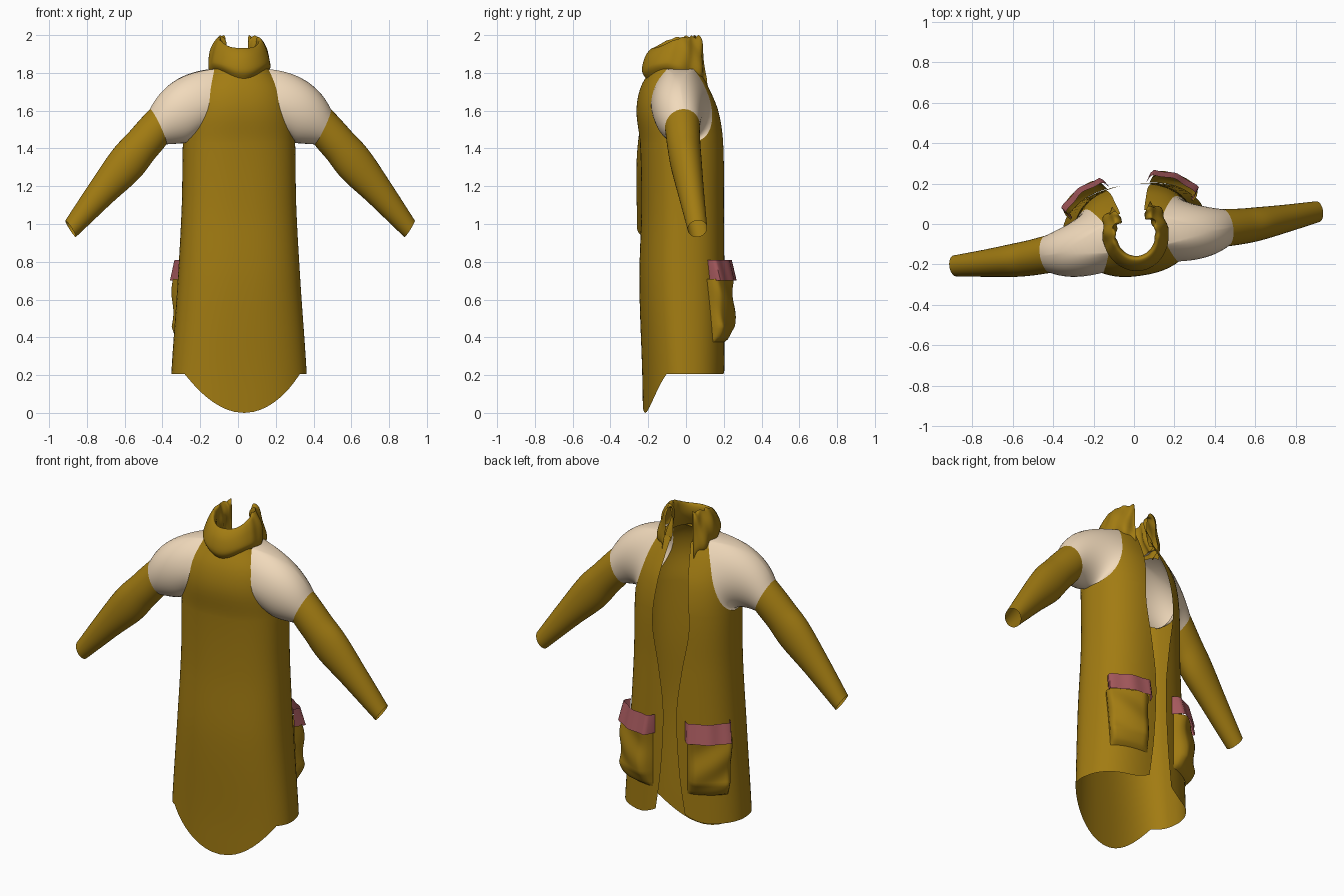
import bpy, bmesh
from math import sin, cos, pi, asin, radians, exp
from mathutils import Vector

if "Cube" in bpy.data.objects:
    bpy.data.objects.remove(bpy.data.objects["Cube"])

TURN = radians(8.5)      # the whole garment is turned slightly about z
CY, E = -0.04, 0.85      # torso centre line and squareness of its section
ARM, NECK = 1.43, 1.82   # armpit and neckline heights


def material(name, rgb):
    m = bpy.data.materials.new(name)
    m.diffuse_color = (*rgb, 1)
    m.use_nodes = True
    m.node_tree.nodes["Principled BSDF"].inputs["Base Color"].default_value = m.diffuse_color
    return m


OLIVE = material("olive_cloth", (0.36, 0.20, 0.006))
CREAM = material("cream_cloth", (0.88, 0.70, 0.50))
PINK = material("pink_trim", (0.38, 0.10, 0.11))


def interp(table, t):
    """Smooth interpolation of rows (t, values...)."""
    t = max(table[0][0], min(table[-1][0], t))
    i = 0
    while i < len(table) - 2 and t > table[i + 1][0]:
        i += 1
    p, q = table[i], table[i + 1]
    o, r = table[max(i - 1, 0)], table[min(i + 2, len(table) - 1)]
    h = q[0] - p[0]
    s = (t - p[0]) / h
    out = []
    for k in range(1, len(p)):
        m0 = (q[k] - o[k]) / (q[0] - o[0]) * h
        m1 = (r[k] - p[k]) / (r[0] - p[0]) * h
        out.append((2*s**3 - 3*s*s + 1) * p[k] + (s**3 - 2*s*s + s) * m0
                   + (3*s*s - 2*s**3) * q[k] + (s**3 - s*s) * m1)
    return out


def build(name, grids, mat):
    """Skin grids of points, weld, mirror across x, smooth and turn."""
    bm = bmesh.new()
    for rows in grids:
        vs = [[bm.verts.new(p) for p in row] for row in rows]
        for a, b in zip(vs, vs[1:]):
            for j in range(len(a) - 1):
                bm.faces.new((a[j], a[j + 1], b[j + 1], b[j]))
    bmesh.ops.remove_doubles(bm, verts=bm.verts, dist=0.0004)
    bmesh.ops.recalc_face_normals(bm, faces=bm.faces)
    me = bpy.data.meshes.new(name)
    bm.to_mesh(me)
    bm.free()
    me.materials.append(mat)
    ob = bpy.data.objects.new(name, me)
    bpy.context.collection.objects.link(ob)
    ob.rotation_euler.z = TURN
    mod = ob.modifiers.new("mirror", 'MIRROR')
    mod.use_clip = True
    bpy.ops.object.select_all(action='DESELECT')
    ob.select_set(True)
    bpy.context.view_layer.objects.active = ob
    bpy.ops.object.shade_smooth_by_angle(angle=radians(60))
    return ob


# Torso: z, half width, back y, front y
TORSO = [(0, .365, -.218, .193), (.2, .36, -.222, .195), (.7, .325, -.24, .197),
         (1.1, .303, -.23, .195), (1.43, .297, -.238, .192), (1.6, .285, -.258, .165),
         (1.72, .25, -.238, .115), (1.82, .165, -.185, .065)]
BACK_SEAM = [(1.43, .297), (1.47, .262), (1.53, .225), (1.62, .19), (1.72, .175), (1.82, .145)]
FRONT_SEAM = [(1.43, .297), (1.47, .272), (1.53, .245), (1.62, .215), (1.72, .185), (1.82, .145)]
OPENING = [(.2, .095), (.5, .055), (.85, .04), (1.1, .07), (1.35, .11), (1.6, .09), (1.82, .06)]


def skin(th, z, off=0.0):
    """Point on the torso; th = 0 at the back centre, pi at the front."""
    a, back, front = interp(TORSO, z)
    b = CY - back if th < pi / 2 else front - CY
    c = cos(th)
    s = max(sin(th), 0)
    return Vector(((a + off) * s**E, CY - (b + off) * abs(c)**E * (1 if c > 0 else -1), z))


def angle_at(x, z):
    return asin(min(1, x / interp(TORSO, z)[0]) ** (1 / E))


def edge_angle(z):
    return pi - angle_at(interp(OPENING, z)[0], z)


M, N = 16, 18
spread = lambda a, b: [a + (b - a) * j / M for j in range(M + 1)]

# Coat body: curved back tail, straight front hem, raglan cut above the armpit
lower = []
for i in range(37):
    v = i / 36
    row = []
    for j in range(2 * M + 1):
        if j <= M:
            f = j / M
            hem = min(.205, .205 * (skin(f * pi / 2, .1).x / .31) ** 2)
            z = hem + (ARM - hem) * v
            th = f * pi / 2
        else:
            f = (j - M) / M
            hem = .205 + .04 * max(0, (f - .75) / .25) ** 2
            z = hem + (ARM - hem) * v
            th = pi / 2 + f * (edge_angle(z) - pi / 2)
        row.append(skin(th, z))
    lower.append(row)
back_rows, front_rows = [], []
for i in range(N):
    z = ARM + (NECK - ARM) * (1 - cos(pi * i / (N - 1))) / 2
    tb, tf = [pi / 2 if i == 0 else angle_at(interp(s, z)[0], z) for s in (BACK_SEAM, FRONT_SEAM)]
    back_rows.append([skin(t, z) for t in spread(0, tb)])
    front_rows.append([skin(t, z) for t in spread(pi - tf, edge_angle(z))])
build("coat_body", [lower, back_rows, front_rows], OLIVE)

# Sleeve rings: t, x, y, z, half depth, half height, downward angle
SLEEVE = [(0, .44, -.085, 1.515, .093, .103, 25), (1, .525, -.09, 1.42, .088, .098, 42),
          (2, .615, -.09, 1.315, .082, .103, 43), (3, .75, -.084, 1.16, .068, .078, 46),
          (4, .907, -.074, .975, .052, .052, 32)]


def ring(x, y, z, ry, rn, ang):
    a, n = radians(ang), 2 * N - 1
    up = Vector((sin(a), 0, cos(a)))
    pts = []
    for k in range(n + 1):
        p = pi + 2 * pi * (k % n) / n
        pts.append(Vector((x, y, z)) + up * rn * cos(p) + Vector((0, ry * sin(p), 0)))
    return pts


sleeve = [ring(*interp(SLEEVE, i / 10)) for i in range(41)]
build("sleeves", [sleeve], OLIVE)

# Shoulder panels: blend from the raglan seam to the sleeve head
seam = [r[-1] for r in back_rows] + [r[0] for r in reversed(front_rows[1:])]
seam.append(seam[0])
mid = ring(.33, -.085, 1.592, .13, .166, 8)
panel = []
for i in range(15):
    t = i / 14
    w = ((1 - t) * (1 - 2 * t), 4 * t * (1 - t), t * (2 * t - 1))
    panel.append([p * w[0] + q * w[1] + r * w[2] for p, q, r in zip(seam, mid, sleeve[0])])
build("shoulder_panels", [panel], CREAM)

# Collar: folded stand swept round the neck, crumpled towards its open ends
# t, radius, z, share of the lift at the sides
COLLAR = [(0, .142, 1.80, 0), (1, .112, 1.87, .4), (2, .112, 1.918, 1), (3, .132, 1.93, 1),
          (4, .168, 1.885, .6), (5, .184, 1.81, .2), (6, .158, 1.762, 0)]
collar = []
for i in range(49):
    f = i / 48
    ph = f * (pi - .62)
    row = []
    for k in range(31):
        t = k / 5
        r, z, lift = interp(COLLAR, t)
        crumple = max(0, f - .4) ** 1.2
        r += crumple * (.022 * sin(f * 29 + t * 1.7) + .014 * sin(f * 17 - t * 2.6))
        z += lift * .058 * (1 - exp(-(f / .5) ** 3)) + crumple * .016 * sin(f * 36 + t)
        z += (1 - lift) * .04 * sin(pi * min(1, f * 1.2)) ** 2 * max(0, min(1, t - 4))
        if t > 4:
            z -= .05 * max(0, f - .75) / .25 * (t - 4) / 2
        row.append(Vector((.89 * r * sin(ph), -.05 - r * cos(ph), z)))
    collar.append(row)
build("collar", [collar], OLIVE)


def patch(z0, z1, offset, x_side, x_front, n=24):
    """Raised patch on the front panel; offset(u, v) is its height."""
    rows = []
    for i in range(n + 1):
        v = i / n
        row = []
        for j in range(n + 1):
            u = j / n
            z = z0 + (z1 - z0) * v
            tA, tB = pi - angle_at(x_side, z), pi - angle_at(x_front, z)
            row.append(skin(tA + (tB - tA) * u, z, offset(u, v)))
        rows.append(row)
    return rows


def puff(u, v):
    side = min(1, 7 * min(u, 1 - u)) ** .5
    base = min(1, 4 * v) ** .6
    return .002 + side * base * (.057 + .007 * sin(5 * u + 9 * v) - .008 * v)


def flap(u, v):
    side = min(1, 12 * min(u, 1 - u)) ** .5
    return .004 + side * (.06 - .025 * v + .004 * sin(14 * u))


# Pockets with their pink flaps
build("pockets", [patch(.375, .71, puff, .303, .105)], OLIVE)
build("pocket_flaps", [patch(.70, .81, flap, .295, .09)], PINK)
